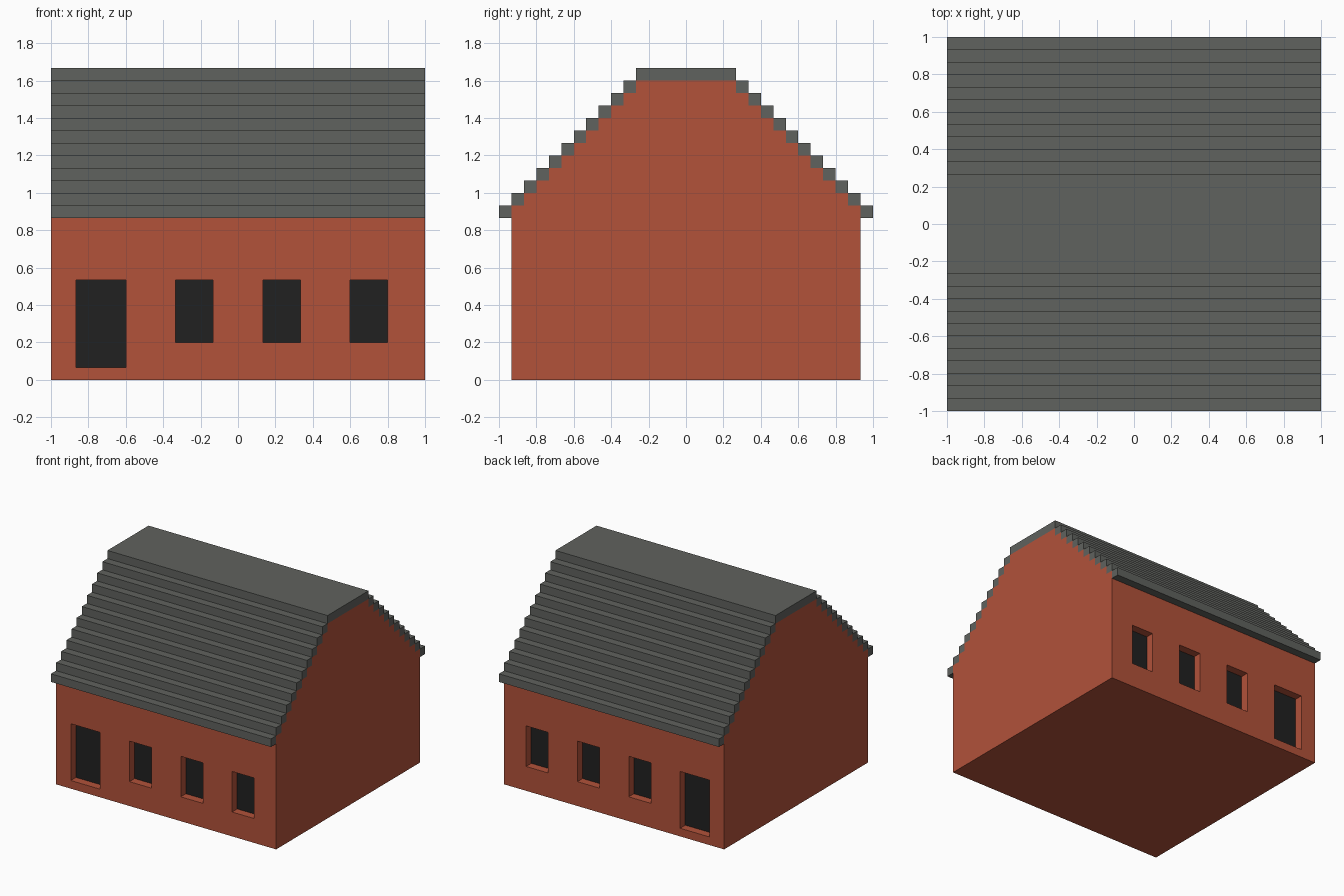
import bpy
import bmesh
from mathutils import Matrix, Vector

U = 1 / 15          # one block of the model
HALF = 15           # half length along x, in blocks
WALL = 14           # half depth of the walls
EAVE = 13           # height of the eaves
STEPS = 11          # roof courses on each slope

if "Cube" in bpy.data.objects:
    bpy.data.objects.remove(bpy.data.objects["Cube"], do_unlink=True)


def material(name, rgb):
    mat = bpy.data.materials.new(name)
    mat.use_nodes = True
    mat.diffuse_color = (*rgb, 1)
    for node in mat.node_tree.nodes:
        if node.type == 'BSDF_PRINCIPLED':
            node.inputs["Base Color"].default_value = (*rgb, 1)
            node.inputs["Roughness"].default_value = 0.9
    return mat


def finish(name, bm, *mats):
    bmesh.ops.recalc_face_normals(bm, faces=bm.faces)
    mesh = bpy.data.meshes.new(name)
    bm.to_mesh(mesh)
    bm.free()
    obj = bpy.data.objects.new(name, mesh)
    bpy.context.collection.objects.link(obj)
    for mat in mats:
        mesh.materials.append(mat)
    return obj


def add_box(bm, x, y, z):
    """Box from three (low, high) ranges in blocks."""
    mid = Vector([(a + b) / 2 * U for a, b in (x, y, z)])
    size = [(b - a) * U for a, b in (x, y, z)]
    bmesh.ops.create_cube(bm, size=1, matrix=Matrix.Translation(mid) @ Matrix.Diagonal((*size, 1)))


brick = material("brick red", (0.445, 0.084, 0.042))
slate = material("slate grey", (0.117, 0.122, 0.112))
dark = material("dark opening", (0.015, 0.015, 0.015))

# House body: stepped gable profile extruded along x
side = [(WALL, 0)]
for i in range(STEPS):
    side += [(WALL - i, EAVE + i + (i > 0)), (WALL - i, EAVE + i + 1)] if i == 0 else \
            [(WALL - i, EAVE + i), (WALL - i, EAVE + i + 1)]
side[1:2] = []                       # straight wall up to the first step
side.append((WALL - STEPS + 1, EAVE + STEPS))
side = list(dict.fromkeys(side))
profile = side + [(-y, z) for y, z in reversed(side)]
bm = bmesh.new()
gable = bm.faces.new([bm.verts.new((-HALF * U, y * U, z * U)) for y, z in profile])
ext = bmesh.ops.extrude_face_region(bm, geom=[gable])
bmesh.ops.translate(bm, vec=(2 * HALF * U, 0, 0),
                    verts=[v for v in ext["geom"] if isinstance(v, bmesh.types.BMVert)])
walls = finish("walls", bm, brick, dark)

# Door and window recesses, one block deep, front and back
openings = [(-13, -9, 1), (-5, -2, 3), (2, 5, 3), (9, 12, 3)]
bm = bmesh.new()
for x0, x1, sill in openings:
    for y in ((-WALL - 1, 1 - WALL), (WALL - 1, WALL + 1)):
        add_box(bm, (x0, x1), y, (sill, 8))
cutter = finish("opening_cutter", bm, brick)
cutter.hide_render = True

cut = walls.modifiers.new("openings", 'BOOLEAN')
cut.operation = 'DIFFERENCE'
cut.solver = 'EXACT'
cut.object = cutter
bpy.context.view_layer.objects.active = walls
bpy.ops.object.modifier_apply(modifier=cut.name)
bpy.data.objects.remove(cutter, do_unlink=True)

# Dark panes and doors are the back faces of the recesses
for face in walls.data.polygons:
    recessed = abs(abs(face.center.y) - (WALL - 1) * U) < 0.01
    face.material_index = int(recessed and abs(face.normal.y) > 0.9 and face.center.z < 8 * U)

# Roof: stepped courses on both slopes and a flat ridge
bm = bmesh.new()
for i in range(STEPS):
    z = (EAVE + i, EAVE + i + 1)
    add_box(bm, (-HALF, HALF), (i - HALF, i + 1 - HALF), z)
    add_box(bm, (-HALF, HALF), (HALF - i - 1, HALF - i), z)
add_box(bm, (-HALF, HALF), (STEPS - HALF, HALF - STEPS), (EAVE + STEPS, EAVE + STEPS + 1))
finish("roof", bm, slate)
